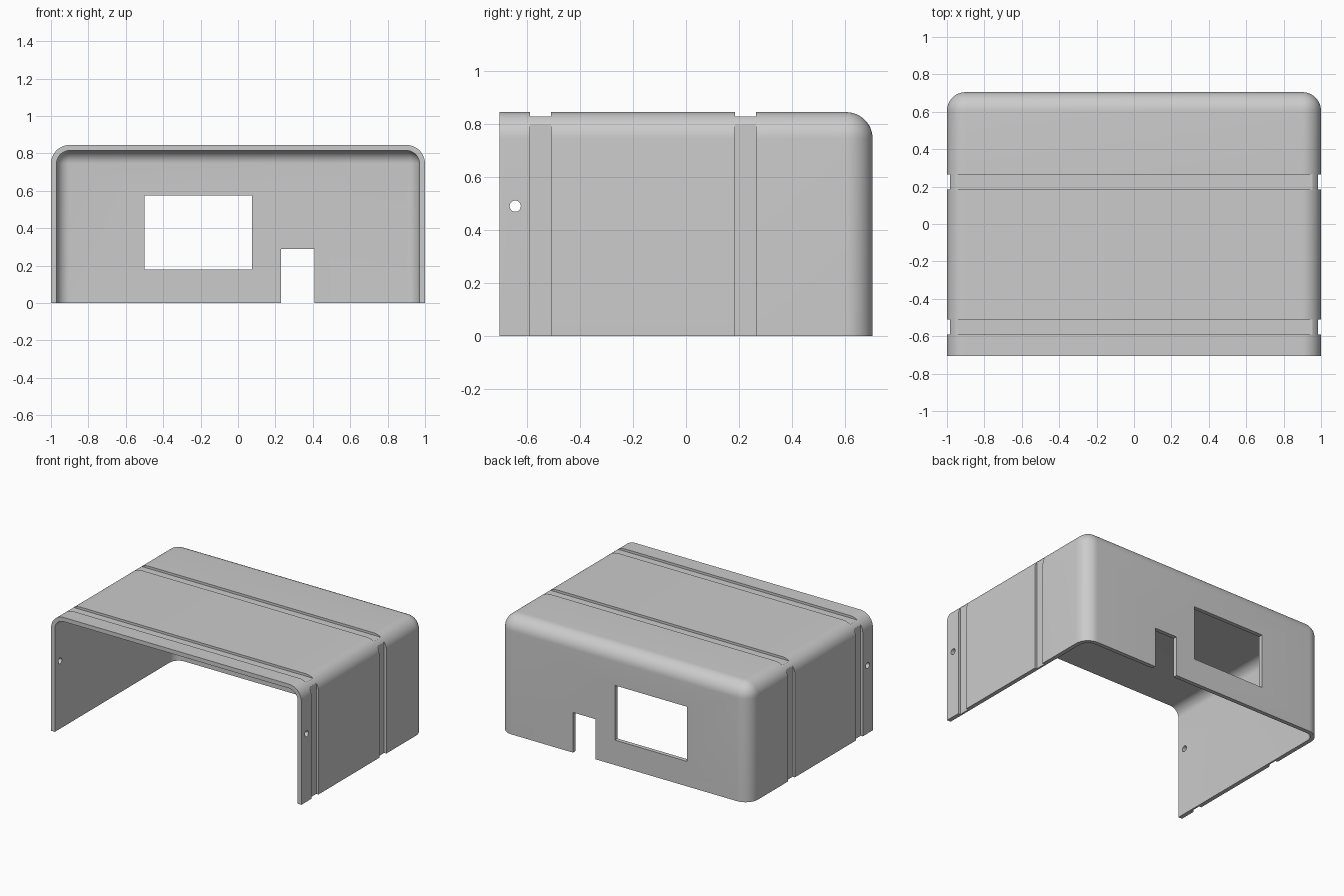
import bpy
import bmesh
import math

if "Cube" in bpy.data.objects:
    bpy.data.objects.remove(bpy.data.objects["Cube"], do_unlink=True)

W, D, H = 1.0, 0.705, 0.845   # half width, half depth, height
WALL, RADIUS, GROOVE = 0.03, 0.1, 0.017

grey = bpy.data.materials.new("light grey")
grey.use_nodes = True
colour = (0.6, 0.6, 0.6, 1)
grey.diffuse_color = colour
grey.node_tree.nodes["Principled BSDF"].inputs["Base Color"].default_value = colour


def block(name, low, high, radius=0):
    """Box between two corners; radius rounds the edges shared by top, back and sides."""
    bm = bmesh.new()
    bmesh.ops.create_cube(bm, size=1)
    for v in bm.verts:
        v.co = [high[i] if v.co[i] > 0 else low[i] for i in range(3)]
    if radius:
        def rounded(f):
            n = f.normal
            return n.z > 0.5 or n.y > 0.5 or abs(n.x) > 0.5
        bm.normal_update()
        edges = [e for e in bm.edges if all(rounded(f) for f in e.link_faces)]
        bmesh.ops.bevel(bm, geom=edges, offset=radius, segments=12,
                        profile=0.5, affect='EDGES')
    mesh = bpy.data.meshes.new(name)
    bm.to_mesh(mesh)
    bm.free()
    mesh.materials.append(grey)
    obj = bpy.data.objects.new(name, mesh)
    bpy.context.collection.objects.link(obj)
    return obj


def cut(target, cutter):
    mod = target.modifiers.new(cutter.name, 'BOOLEAN')
    mod.operation, mod.solver, mod.object = 'DIFFERENCE', 'EXACT', cutter
    bpy.context.view_layer.objects.active = target
    bpy.ops.object.modifier_apply(modifier=mod.name)
    bpy.data.objects.remove(cutter, do_unlink=True)


# Outer cover, hollowed so that the front and bottom stay open
cover = block("cover_shell", (-W, -D, 0), (W, D, H), RADIUS)
cut(cover, block("hollow", (WALL - W, -D - 0.3, -0.3),
                 (W - WALL, D - WALL, H - WALL), RADIUS - WALL))

# Two shallow bands of grooves across the top and both sides
for y0, y1 in ((-0.59, -0.51), (0.185, 0.265)):
    cut(cover, block("top_groove", (-W - 0.1, y0, H - GROOVE), (W + 0.1, y1, H + 0.1)))
    for side in (-1, 1):
        xs = sorted((side * (W - GROOVE), side * (W + 0.1)))
        cut(cover, block("side_groove", (xs[0], y0, -0.1), (xs[1], y1, H + 0.2)))

# Window and doorway in the back wall
cut(cover, block("window", (-0.5, D - 0.2, 0.18), (0.075, D + 0.1, 0.575)))
cut(cover, block("doorway", (0.23, D - 0.2, -0.1), (0.41, D + 0.1, 0.29)))

# Screw hole through both side walls
bpy.ops.mesh.primitive_cylinder_add(vertices=32, radius=0.021, depth=3,
                                    location=(0, -0.645, 0.49),
                                    rotation=(0, math.pi / 2, 0))
hole = bpy.context.object
hole.name = "screw_hole"
hole.data.materials.append(grey)
cut(cover, hole)

bpy.ops.object.select_all(action='DESELECT')
cover.select_set(True)
bpy.context.view_layer.objects.active = cover
bpy.ops.object.shade_smooth_by_angle(angle=math.radians(25))
